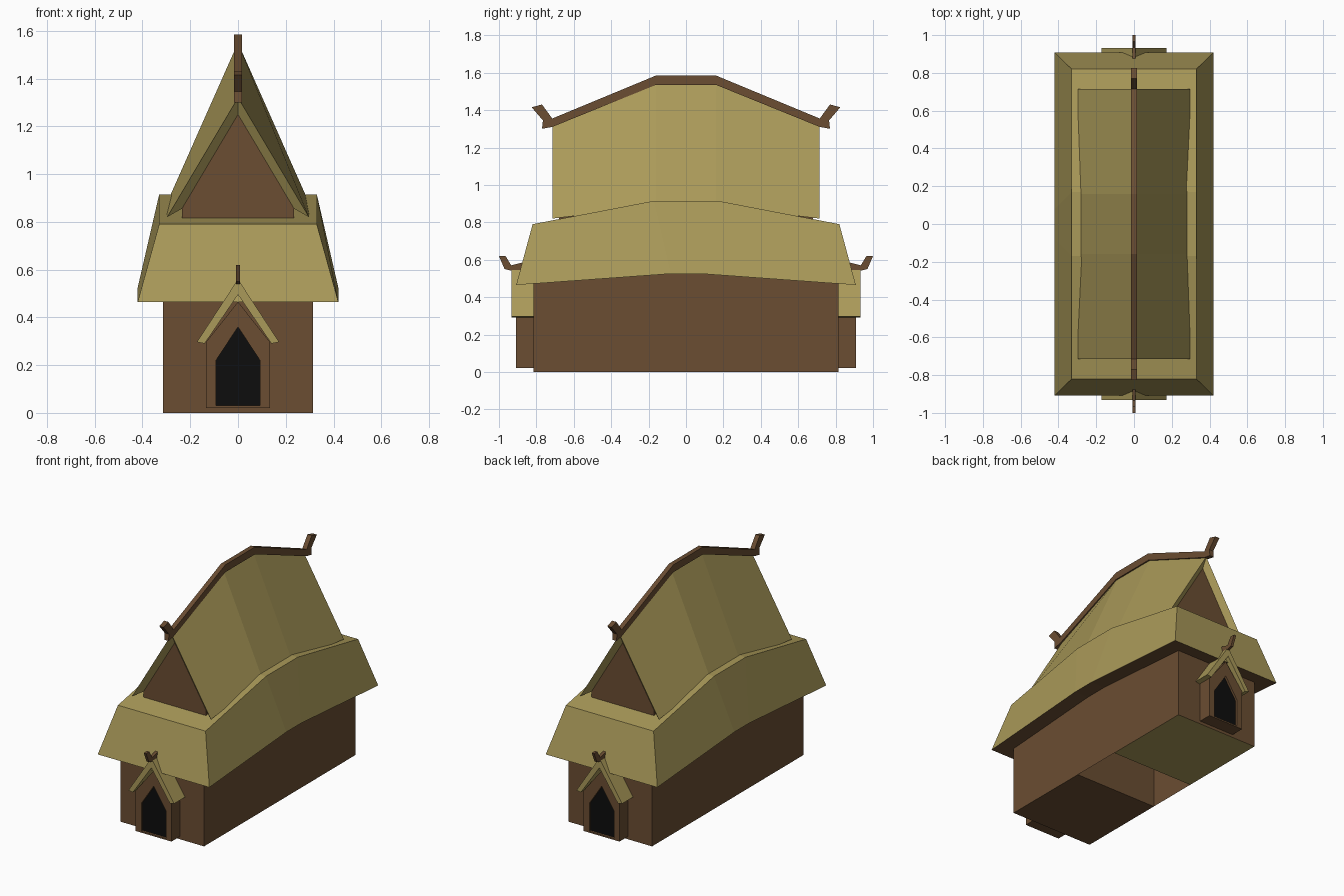
import bpy, bmesh

if "Cube" in bpy.data.objects:
    bpy.data.objects.remove(bpy.data.objects["Cube"])


def material(name, rgb):
    m = bpy.data.materials.new(name)
    m.diffuse_color = (*rgb, 1)
    m.use_nodes = True
    m.node_tree.nodes["Principled BSDF"].inputs["Base Color"].default_value = m.diffuse_color
    return m


THATCH = material("thatch", (0.40, 0.32, 0.10))
WOOD = material("wood", (0.145, 0.075, 0.032))
BLACK = material("dark_opening", (0.004, 0.004, 0.004))


def loft(name, rings, mats, closed=True, caps=True, paint=None):
    """Join equal-length rings of points; paint(face) picks a material index."""
    bm = bmesh.new()
    rows = [[bm.verts.new(p) for p in r] for r in rings]
    n = len(rows[0])
    for a, b in zip(rows, rows[1:]):
        for i in range(n if closed else n - 1):
            j = (i + 1) % n
            bm.faces.new((a[i], a[j], b[j], b[i]))
    if caps:
        bm.faces.new(rows[0])
        bm.faces.new(rows[-1])
    bmesh.ops.recalc_face_normals(bm, faces=bm.faces)
    bm.normal_update()
    if paint:
        for f in bm.faces:
            f.material_index = paint(f)
    me = bpy.data.meshes.new(name)
    bm.to_mesh(me)
    bm.free()
    for m in mats:
        me.materials.append(m)
    ob = bpy.data.objects.new(name, me)
    bpy.context.collection.objects.link(ob)
    return ob


def at_y(profile, y):
    return [(x, y, z) for x, z in profile]


def beam(name, side, w):
    """Flat timber cut from a y-z outline."""
    return loft(name, [[(x, y, z) for y, z in side] for x in (-w, w)], [WOOD])


def mirrored(profile):
    """Right half listed foot to apex -> full symmetric outline."""
    return profile + [(-x, z) for x, z in reversed(profile) if x > 0]


# Wall blocks at both ends, with plain side walls between them
box = [(-.315, 0), (.315, 0), (.315, .53), (-.315, .53)]
for label, s in (("front", -1), ("back", 1)):
    loft(label + "_wall_block", [at_y(box, s * .815), at_y(box, s * .18)],
         [WOOD, THATCH], paint=lambda f: int(s > 0 and f.normal.z < -.9))
for label, s in (("left", -1), ("right", 1)):
    loft(label + "_middle_wall",
         [[(s * .315, y, z) for z in (0, .53)] for y in (-.18, .18)],
         [WOOD], closed=False, caps=False)


# Lower thatch skirt, bowed upward in the middle
def skirt(y0, z0, y1, z1):
    return [(-.42, y0, z0), (.42, y0, z0), (.33, y1, z1), (-.33, y1, z1)]


loft("lower_roof",
     [skirt(-.908, .465, -.82, .79), skirt(-.08, .525, -.17, .915),
      skirt(.08, .525, .17, .915), skirt(.908, .465, .82, .79)],
     [THATCH, WOOD], paint=lambda f: int(f.normal.z < -.9))

# Upper steep roof with bevelled gable edges
inner = mirrored([(.235, .855), (0, 1.25)])
end = mirrored([(.297, .82), (0, 1.32)])
mid = mirrored([(.295, .885), (0, 1.55)])
loft("upper_roof",
     [at_y(inner, -.68), at_y(end, -.715), at_y(mid, -.16),
      at_y(mid, .16), at_y(end, .715), at_y(inner, .68)],
     [THATCH], closed=False, caps=False)
gable = mirrored([(.235, .79), (.235, .855), (0, 1.25)])
loft("gable_walls", [at_y(gable, -.68), at_y(gable, .68)], [WOOD])

# Ridge timber with upturned horns
top = [(.16, 1.585), (.715, 1.355), (.77, 1.43), (.825, 1.415), (.765, 1.345)]
low = [(.77, 1.30), (.715, 1.31), (.16, 1.535)]
half = top + low
beam("ridge_beam", half + [(-y, z) for y, z in reversed(half)], .016)

# Porch at each end: recessed door, thatch gable and horned ridge
wall = mirrored([(.135, .02), (.135, .295), (0, .465)])
door = mirrored([(.092, .03), (.092, .22), (0, .36)])
thatch = [(.172, .297), (0, .56), (-.172, .297),
          (-.14, .29), (0, .495), (.14, .29)]
horn = [(.80, .56), (.875, .585), (.935, .57), (.965, .62),
        (1.0, .62), (.97, .55), (.93, .54), (.80, .53)]
for label, s in (("front", -1), ("back", 1)):
    loft(label + "_porch",
         [at_y(wall, s * .80), at_y(wall, s * .908),
          at_y(door, s * .908), at_y(door, s * .893)],
         [WOOD, BLACK],
         paint=lambda f: int(len(f.verts) == 5
                             and abs(f.calc_center_median().y) > .85))
    loft(label + "_porch_roof", [at_y(thatch, s * .80), at_y(thatch, s * .932)],
         [THATCH])
    beam(label + "_porch_ridge", [(s * y, z) for y, z in horn], .009)
